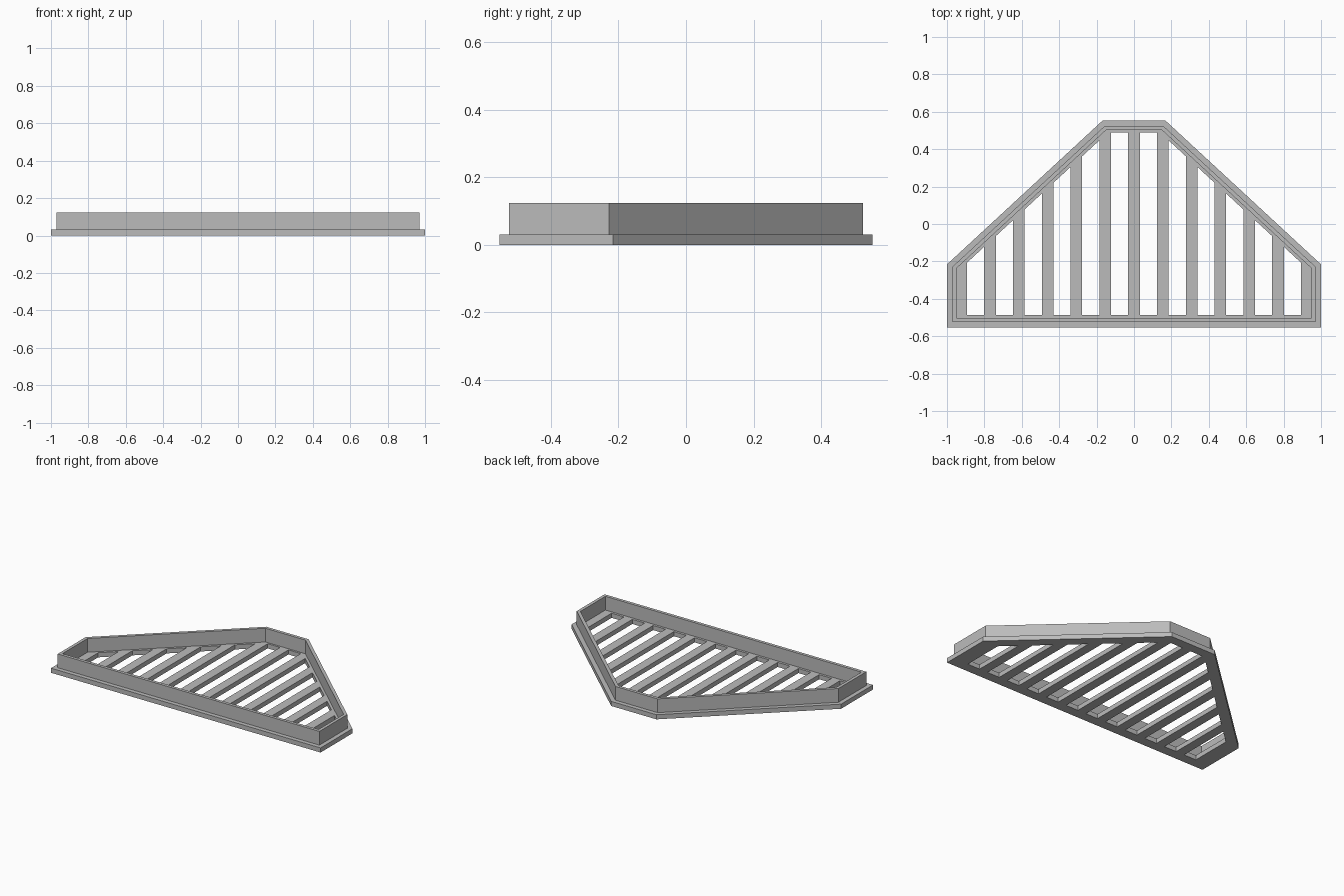
import bpy
from mathutils import Vector
from mathutils.geometry import intersect_line_line_2d as _unused, intersect_line_line

if "Cube" in bpy.data.objects:
    bpy.data.objects.remove(bpy.data.objects["Cube"])

# Plan outline, anticlockwise
OUTLINE = [Vector(p) for p in ((-1, -0.553), (1, -0.553), (1, -0.216),
                               (0.168, 0.553), (-0.168, 0.553), (-1, -0.216))]
BASE_H, TOP_H = 0.031, 0.123
PITCH, BAR_W = 0.154, 0.062

grey = bpy.data.materials.new("plain grey")
grey.diffuse_color = (0.5, 0.5, 0.5, 1)
grey.use_nodes = True
grey.node_tree.nodes["Principled BSDF"].inputs["Base Color"].default_value = grey.diffuse_color


def inset(points, d):
    """Move every edge of an anticlockwise polygon inwards by d."""
    result = []
    n = len(points)
    for i in range(n):
        a, b, c = points[i - 1], points[i], points[(i + 1) % n]
        u, v = (b - a).normalized(), (c - b).normalized()
        nu, nv = Vector((-u.y, u.x)), Vector((-v.y, v.x))
        result.append(b + (nu + nv) * d / (1 + nu.dot(nv)))
    return result


def plate(name, loops, z0, z1):
    """Extruded flat plate: first loop is the rim, the others are holes."""
    curve = bpy.data.curves.new(name + "_profile", 'CURVE')
    curve.dimensions = '2D'
    curve.fill_mode = 'BOTH'
    curve.extrude = (z1 - z0) / 2
    for loop in loops:
        spline = curve.splines.new('POLY')
        spline.points.add(len(loop) - 1)
        for point, co in zip(spline.points, loop):
            point.co = (co[0], co[1], 0, 1)
        spline.use_cyclic_u = True
    temp = bpy.data.objects.new(name + "_temp", curve)
    bpy.context.collection.objects.link(temp)
    bpy.context.view_layer.update()
    graph = bpy.context.evaluated_depsgraph_get()
    mesh = bpy.data.meshes.new_from_object(temp.evaluated_get(graph))
    bpy.data.objects.remove(temp)
    mesh.name = name
    mesh.materials.clear()
    mesh.materials.append(grey)
    for poly in mesh.polygons:
        poly.use_smooth = False
        poly.material_index = 0
    for vert in mesh.vertices:
        vert.co.z += (z0 + z1) / 2
    obj = bpy.data.objects.new(name, mesh)
    bpy.context.collection.objects.link(obj)
    return obj


def slot_top(x):
    """Back end of a slot, following the sloping sides."""
    a, b = OUTLINE[2], OUTLINE[3]
    slope = (b.y - a.y) / (b.x - a.x)
    return min(0.49, a.y + slope * (abs(x) - a.x) - 0.09)


# Slots between the bars
slots = []
for i in range(-6, 6):
    x0 = i * PITCH + BAR_W / 2
    x1 = (i + 1) * PITCH - BAR_W / 2
    slots.append([(x0, -0.487), (x1, -0.487), (x1, slot_top(x1)), (x0, slot_top(x0))])

# Slotted base and the upright rim on it
plate("slotted_base", [OUTLINE] + slots, 0, BASE_H)
plate("upright_rim", [inset(OUTLINE, 0.029), inset(OUTLINE, 0.05)], BASE_H, TOP_H)
